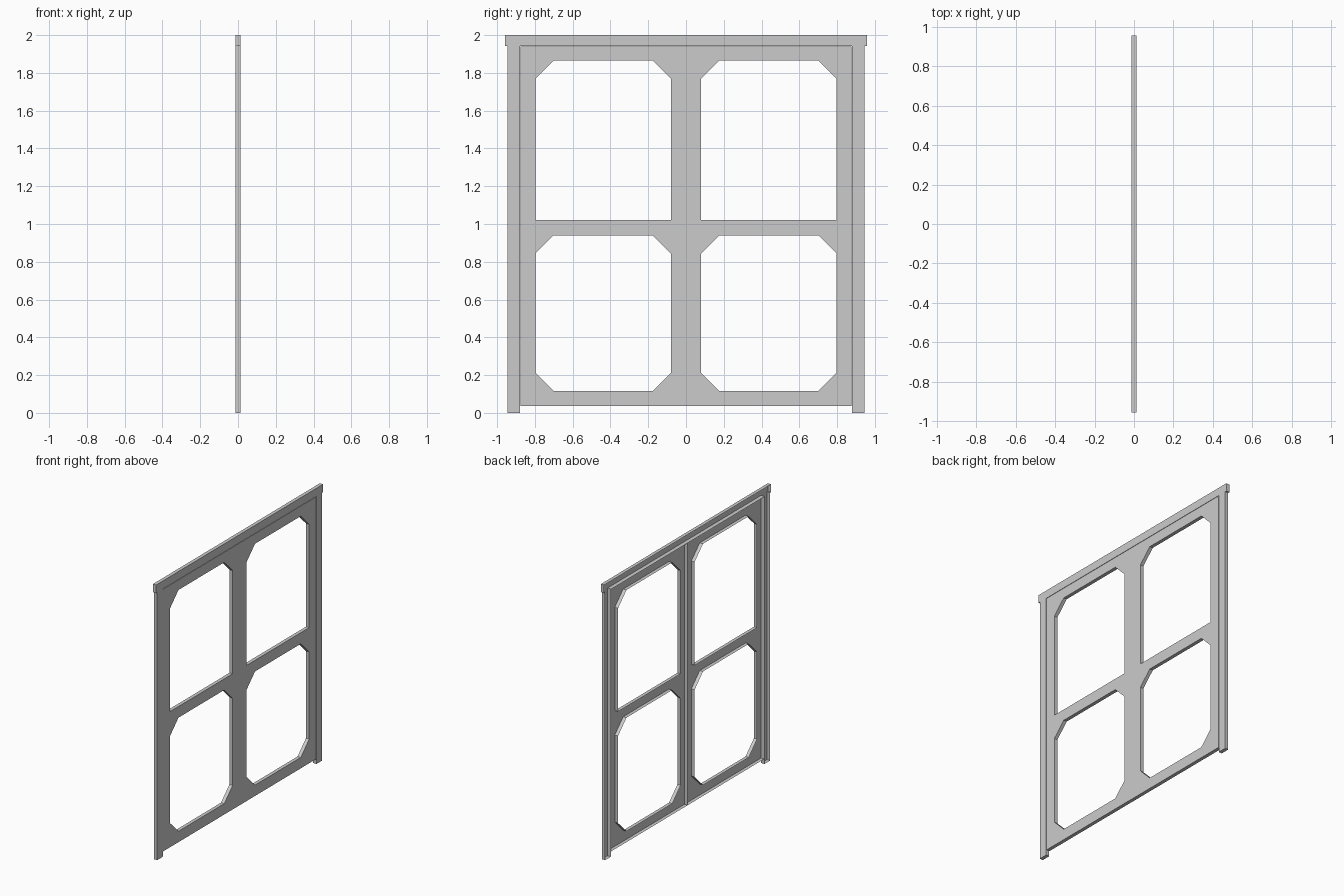
import bpy, bmesh

if "Cube" in bpy.data.objects:
    bpy.data.objects.remove(bpy.data.objects["Cube"])

X = 0.013  # half thickness


def shell(name, loops):
    """Pressed panel: flat face on +x with returns to -x, back left open."""
    bm = bmesh.new()
    edges = []
    for loop in loops:
        vs = [bm.verts.new((X, y, z)) for y, z in loop]
        edges += [bm.edges.new((vs[i - 1], vs[i])) for i in range(len(vs))]
    bmesh.ops.triangle_fill(bm, edges=edges, use_beauty=True, normal=(1, 0, 0))
    border = [e for e in bm.edges if e.is_boundary]
    ext = bmesh.ops.extrude_edge_only(bm, edges=border)["geom"]
    bmesh.ops.translate(bm, vec=(-2 * X, 0, 0),
                        verts=[g for g in ext if isinstance(g, bmesh.types.BMVert)])
    bmesh.ops.recalc_face_normals(bm, faces=bm.faces)
    bm.faces.ensure_lookup_table()
    front = max(bm.faces, key=lambda f: f.calc_center_median().x)
    if front.normal.x < 0:
        bmesh.ops.reverse_faces(bm, faces=bm.faces)
    me = bpy.data.meshes.new(name)
    bm.to_mesh(me)
    bm.free()
    ob = bpy.data.objects.new(name, me)
    bpy.context.collection.objects.link(ob)
    return ob


# Outer frame: two jambs and an overhanging header
half = [(0.88, 1.942), (0.88, 0), (0.945, 0), (0.945, 1.942), (0.957, 1.942), (0.957, 2)]
shell("outer_frame", [half + [(-y, z) for y, z in reversed(half)]])

# Leaf outline and its two panes (upper has chamfers at the top only)
outline = [(0, 0.037), (0.877, 0.037), (0.877, 1.939), (0, 1.939)]
a, b, c = 0.08, 0.797, 0.096
top_pane = [(a, 1.021), (b, 1.021), (b, 1.866 - c), (b - c, 1.866),
            (a + c, 1.866), (a, 1.866 - c)]
low_pane = [(a + c, 0.116), (b - c, 0.116), (b, 0.116 + c), (b, 0.94 - c),
            (b - c, 0.94), (a + c, 0.94), (a, 0.94 - c), (a, 0.116 + c)]

# Left and right leaves
for side, s in (("right", 1), ("left", -1)):
    shell(side + "_leaf", [[(s * y, z) for y, z in lp]
                           for lp in (outline, top_pane, low_pane)])
